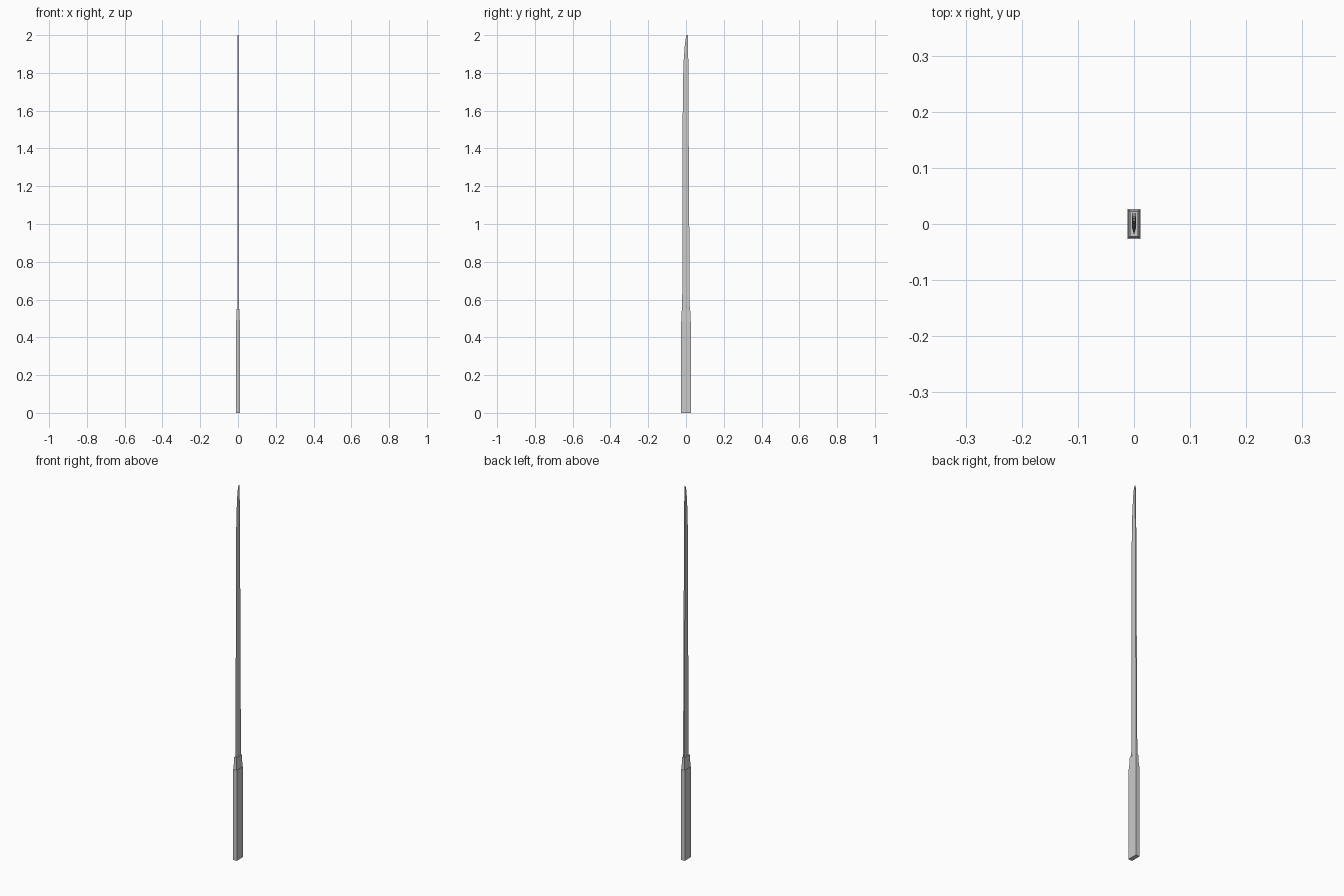
import bpy

if "Cube" in bpy.data.objects:
    bpy.data.objects.remove(bpy.data.objects["Cube"])


def loft(name, rings):
    """Join rings of equal point count into a closed flat-faced solid."""
    n = len(rings[0])
    verts = [p for ring in rings for p in ring]
    faces = [tuple(reversed(range(n))), tuple(range(len(verts) - n, len(verts)))]
    for r in range(len(rings) - 1):
        for i in range(n):
            j = (i + 1) % n
            faces.append((r * n + i, r * n + j, (r + 1) * n + j, (r + 1) * n + i))
    mesh = bpy.data.meshes.new(name)
    mesh.from_pydata(verts, [], faces)
    obj = bpy.data.objects.new(name, mesh)
    bpy.context.collection.objects.link(obj)
    return obj


def rect(x, y, z):
    return [(-x, -y, z), (x, -y, z), (x, y, z), (-x, y, z)]


def blade_ring(z, edge, spine, thick):
    # sharp edge towards -y, flat spine towards +y
    mid = edge + (spine - edge) * 0.35
    return [(0, edge, z), (thick, mid, z), (thick, spine, z),
            (-thick, spine, z), (-thick, mid, z)]


# Handle: plain rectangular grip
loft("handle", [rect(0.0115, 0.027, 0), rect(0.0115, 0.027, 0.485)])

# Collar: tapers from the grip to the blade
loft("collar", [rect(0.0095, 0.025, 0.485), rect(0.007, 0.022, 0.55)])

# Blade: long and thin, edge sweeping up to the spine at the tip
stations = [
    (0.54, -0.020, 0.020, 0.0035),
    (1.42, -0.0185, 0.0145, 0.0033),
    (1.75, -0.016, 0.013, 0.003),
    (1.87, -0.012, 0.012, 0.0027),
    (1.95, -0.006, 0.011, 0.0023),
    (1.985, -0.001, 0.0105, 0.002),
    (2.00, 0.004, 0.010, 0.0015),
]
loft("blade", [blade_ring(*s) for s in stations])
